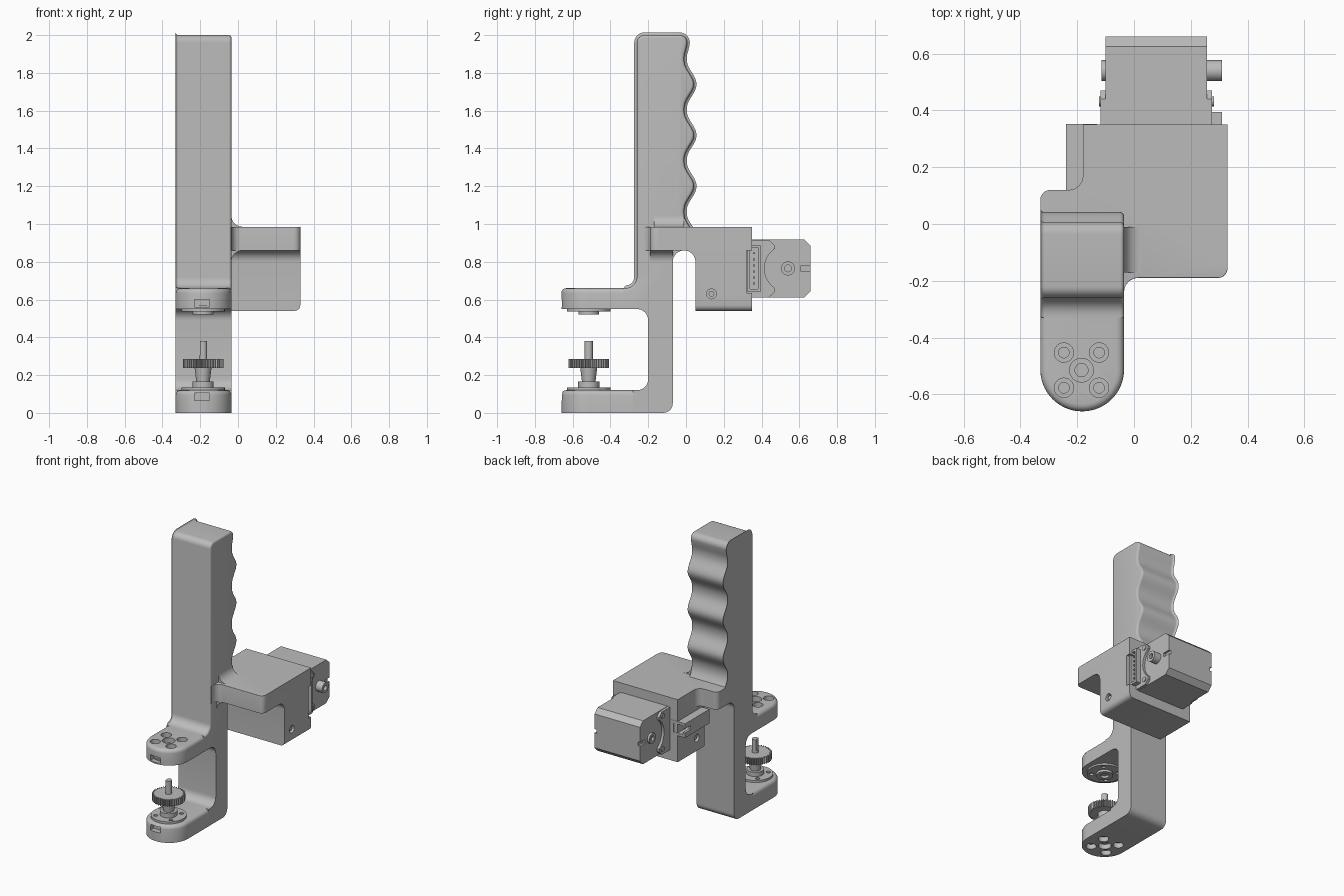
import bpy, bmesh, math
from mathutils import Vector, Matrix

if "Cube" in bpy.data.objects:
    bpy.data.objects.remove(bpy.data.objects["Cube"])

grey = bpy.data.materials.new("plain grey")
grey.use_nodes = True
grey.diffuse_color = (0.5, 0.5, 0.5, 1)
grey.node_tree.nodes["Principled BSDF"].inputs["Base Color"].default_value = (0.5, 0.5, 0.5, 1)


def finish(name, bm):
    """Turn a bmesh into a smooth-by-angle object."""
    bmesh.ops.recalc_face_normals(bm, faces=bm.faces)
    mesh = bpy.data.meshes.new(name)
    bm.to_mesh(mesh)
    bm.free()
    mesh.materials.append(grey)
    ob = bpy.data.objects.new(name, mesh)
    bpy.context.collection.objects.link(ob)
    smooth(ob)
    return ob


def smooth(ob):
    bpy.ops.object.select_all(action='DESELECT')
    ob.select_set(True)
    bpy.context.view_layer.objects.active = ob
    bpy.ops.object.shade_smooth_by_angle(angle=math.radians(32))


def rounded(points, steps=8):
    """Outline from (u, v) corners; a third value rounds that corner."""
    out = []
    n = len(points)
    for i, p in enumerate(points):
        c = Vector(p[:2])
        if len(p) == 2:
            out.append(c)
            continue
        a = (Vector(points[i - 1][:2]) - c).normalized()
        b = (Vector(points[(i + 1) % n][:2]) - c).normalized()
        half = a.angle(b) / 2
        start, end = c + a * p[2] / math.tan(half), c + b * p[2] / math.tan(half)
        mid = c + (a + b).normalized() * p[2] / math.sin(half)
        s, e = start - mid, end - mid
        sweep = s.angle(e)
        for k in range(steps + 1):
            t = k / steps
            out.append(mid + (s * math.sin((1 - t) * sweep) + e * math.sin(t * sweep)) / math.sin(sweep))
    return out


def extrude(name, outline, axis, lo, hi, bevel=0, rule=None):
    """Prism along an axis, with the edges chosen by rule rounded."""
    place = {'x': lambda u, v, t: (t, u, v),
             'y': lambda u, v, t: (u, t, v),
             'z': lambda u, v, t: (u, v, t)}[axis]
    bm = bmesh.new()
    rings = [[bm.verts.new(place(u, v, t)) for u, v in outline] for t in (lo, hi)]
    n = len(outline)
    for ring in rings:
        bm.faces.new(ring)
    for i in range(n):
        j = (i + 1) % n
        bm.faces.new((rings[0][i], rings[0][j], rings[1][j], rings[1][i]))
    bm.normal_update()
    if bevel:
        edges = [e for e in bm.edges if rule(e.verts[0].co, e.verts[1].co)]
        bmesh.ops.bevel(bm, geom=edges, offset=bevel, segments=4, profile=0.5,
                        affect='EDGES', clamp_overlap=True)
    return finish(name, bm)


def box(name, x0, x1, y0, y1, z0, z1):
    return extrude(name, [(x0, y0), (x1, y0), (x1, y1), (x0, y1)], 'z', z0, z1)


def cylinder(name, base, length, r1, r2=None, axis='z', sides=32):
    bm = bmesh.new()
    bmesh.ops.create_cone(bm, cap_ends=True, segments=sides, radius1=r1,
                          radius2=r1 if r2 is None else r2, depth=length)
    bmesh.ops.translate(bm, verts=bm.verts, vec=(0, 0, length / 2))
    if axis == 'x':
        bmesh.ops.rotate(bm, verts=bm.verts, matrix=Matrix.Rotation(math.pi / 2, 3, 'Y'))
    bmesh.ops.translate(bm, verts=bm.verts, vec=base)
    return finish(name, bm)


def cut(ob, *cutters):
    for c in cutters:
        c.hide_render = True
        mod = ob.modifiers.new("cut", 'BOOLEAN')
        mod.operation, mod.solver, mod.object = 'DIFFERENCE', 'EXACT', c
        bpy.context.view_layer.objects.active = ob
        bpy.ops.object.modifier_apply(modifier=mod.name)
        bpy.data.objects.remove(c)
    smooth(ob)


X0, X1 = -0.33, -0.035          # width of handle and arms
CX, CY = -0.185, -0.515         # spindle axis

# Column and handle with finger grooves
grooves = []
for i in range(49):
    z = 0.98 + 0.94 * i / 48
    grooves.append((-0.01 + 0.052 * (0.5 + 0.5 * math.cos(math.tau * (z - 1.2) / 0.27)) ** 1.3, z))
side = [(-0.07, 0, 0.05), (-0.07, 0.86, 0.06), (0, 0.86), (0, 0.95)] + grooves + [
    (0.015, 2, 0.04), (-0.26, 2, 0.04), (-0.26, 0.66, 0.06), (-0.33, 0.66), (-0.33, 0.55),
    (-0.2, 0.55, 0.06), (-0.2, 0.12, 0.06), (-0.28, 0.12), (-0.28, 0)]


def handle_edge(a, b):
    high = min(a.z, b.z)
    return abs(a.x - b.x) < 1e-5 and high > 0.655 and not (high < 0.94 and max(a.y, b.y) > -0.2)


extrude("handle_and_column", rounded(side), 'x', X0, X1, 0.033, handle_edge)


# Clamp arms with round tips, bolt holes and a front notch
def arm(name, z0, z1, notch_z, face, into):
    outline = rounded([(X0, -0.66, 0.147), (X1, -0.66, 0.147), (X1, -0.25), (X0, -0.25)], 20)
    ob = extrude(name, outline, 'z', z0, z1, 0.028,
                 lambda a, b: min(a.z, b.z) > z1 - 0.001 and min(a.y, b.y) < -0.251)
    cutters = [box("notch_cutter", -0.23, -0.15, -0.7, -0.62, notch_z, notch_z + 0.04)]
    for dx in (-0.062, 0, 0.062):
        for dy in (-0.062, 0, 0.062):
            if (dx == 0) == (dy == 0):
                r = 0.034 if dx else 0.042
                cutters.append(cylinder("hole_cutter", (CX + dx, CY + dy, face - 0.035), 0.07, r))
                cutters.append(cylinder("bore_cutter", (CX + dx, CY + dy, face - 0.035 + into * 0.02), 0.07, r * 0.55))
    cut(ob, *cutters)


arm("lower_arm", 0, 0.12, 0.065, 0, 1)
arm("upper_arm", 0.55, 0.66, 0.56, 0.66, -1)

# Mounting discs on the facing sides of the arms
lower_disc = cylinder("lower_disc", (CX, CY, 0.105), 0.03, 0.115, sides=48)
upper_disc = cylinder("upper_disc", (CX, CY, 0.538), 0.03, 0.115, sides=48)
for disc, z in ((lower_disc, 0.125), (upper_disc, 0.53)):
    cut(disc, *[cylinder("screw_cutter", (CX + 0.085 * math.cos(a), CY + 0.085 * math.sin(a), z), 0.02, 0.014, sides=16)
                for a in (math.pi * (k / 2 + 0.25) for k in range(4))])
collar = cylinder("upper_collar", (CX, CY, 0.522), 0.03, 0.055)
cut(collar, cylinder("collar_cutter", (CX, CY, 0.5), 0.04, 0.028))

# Spindle with a toothed wheel
cylinder("spindle_base", (CX, CY, 0.13), 0.035, 0.056)
cylinder("spindle_cone", (CX, CY, 0.16), 0.08, 0.035, 0.045)
teeth = 44
wheel = []
for i in range(teeth * 4):
    r = 0.107 if (i // 2) % 2 else 0.094
    a = math.tau * i / (teeth * 4)
    wheel.append((CX + r * math.cos(a), CY + r * math.sin(a)))
extrude("toothed_wheel", wheel, 'z', 0.238, 0.286)
shaft = cylinder("spindle_shaft", (CX, CY, 0.28), 0.1, 0.022)
cut(shaft, box("flat_cutter", -0.3, -0.2, -0.6, -0.4, 0.305, 0.5))

# Platform beside the handle
plan = rounded([(X0, -0.19), (X0, 0.12, 0.035), (-0.18, 0.12, 0.05), (-0.18, 0.35), (0.33, 0.35),
                (0.33, -0.19, 0.035), (X1, -0.19, 0.05), (X1, -0.25), (X1 - 0.06, -0.25), (X1 - 0.06, -0.19)])
extrude("platform", plan, 'z', 0.86, 0.985, 0.025,
        lambda a, b: min(a.z, b.z) > 0.98 and min(a.y, b.y) < 0.34 and max(a.x, b.x) > X1 + 0.01
        and min(a.y, b.y) < -0.1 and max(a.y, b.y) < 0)


# Concave fillets joining the platform to the handle
def fillet(name, z, way, y0, y1, r=0.06):
    extrude(name, rounded([(X1 - 0.04, z - way * 0.03), (X1 + r, z - way * 0.03), (X1 + r, z),
                           (X1, z, r * 0.99), (X1, z + way * r), (X1 - 0.04, z + way * r)]), 'y', y0, y1)


fillet("upper_fillet", 0.985, 1, -0.17, -0.01)
fillet("lower_fillet", 0.86, -1, -0.19, -0.07)

# Motor bracket block
block = extrude("motor_bracket", rounded([(0.05, 0.54), (0.35, 0.54), (0.35, 0.94), (-0.02, 0.94),
                                          (-0.02, 0.86), (0.05, 0.86, 0.06)]), 'x', -0.18, 0.33, 0.03,
                lambda a, b: max(a.z, b.z) < 0.55 and min(a.x, b.x) > 0.32)
cutters = [box("socket_cutter", 0.275, 0.4, 0.32, 0.4, 0.635, 0.895)]
for z in (0.63, 0.895):
    cutters.append(cylinder("side_hole_cutter", (0.3, 0.135, z), 0.1, 0.026, axis='x'))
    cutters.append(cylinder("side_hole_cutter", (-0.25, 0.135, z), 0.1, 0.026, axis='x'))
cut(block, *cutters)
for z in (0.63, 0.895):
    for x in (-0.17, 0.3):
        cylinder("bracket_screw", (x, 0.135, z), 0.02, 0.016, axis='x', sides=6)

# Motor body with chamfered corners
motor = extrude("motor_body", [(0.33, 0.61), (0.625, 0.61), (0.66, 0.645), (0.66, 0.885),
                               (0.625, 0.918), (0.33, 0.918)], 'x', -0.1, 0.258)
cut(motor, *[box("slot_cutter", x - 0.015, x + 0.015, 0.605, 0.7, 0.75, 0.778) for x in (-0.1, 0.258)])
for x0, x1 in ((-0.118, -0.09), (0.25, 0.275)):
    # Raised flange with an arched recess around the shaft boss
    flange = extrude("motor_flange", [(0.34, 0.612), (0.44, 0.612), (0.47, 0.64), (0.47, 0.885),
                                      (0.44, 0.915), (0.34, 0.915)], 'x', x0, x1)
    cut(flange, cylinder("arch_cutter", (x0 - 0.05, 0.54, 0.765), 0.15, 0.125, axis='x', sides=40))
    for z in (0.65, 0.885):
        cylinder("flange_screw", (x0 - 0.006, 0.432, z), x1 - x0 + 0.012, 0.018, axis='x', sides=16)
for name, x, length in (("motor_shaft", 0.25, 0.06), ("rear_boss", -0.115, 0.03)):
    boss = cylinder(name, (x, 0.54, 0.765), length, 0.037, axis='x')
    end = x + length if x > 0 else x
    cut(boss, cylinder("bore_cutter", (end - 0.02, 0.54, 0.765), 0.04, 0.018, axis='x'))

# Pin connector beside the motor
connector = box("pin_connector", 0.24, 0.31, 0.325, 0.395, 0.64, 0.89)
cut(connector, box("pin_cutter", 0.27, 0.4, 0.338, 0.382, 0.655, 0.875))
for i in range(6):
    z = 0.685 + 0.032 * i
    box("connector_pin", 0.265, 0.3, 0.355, 0.365, z - 0.005, z + 0.005)

# Open-ended channel on the far side of the bracket
channel = box("cable_channel", -0.24, -0.13, 0.08, 0.352, 0.73, 0.83)
cut(channel, box("channel_cutter", -0.222, -0.15, 0.12, 0.4, 0.748, 0.812),
    box("channel_slot_cutter", -0.3, -0.2, 0.29, 0.4, 0.765, 0.795))
